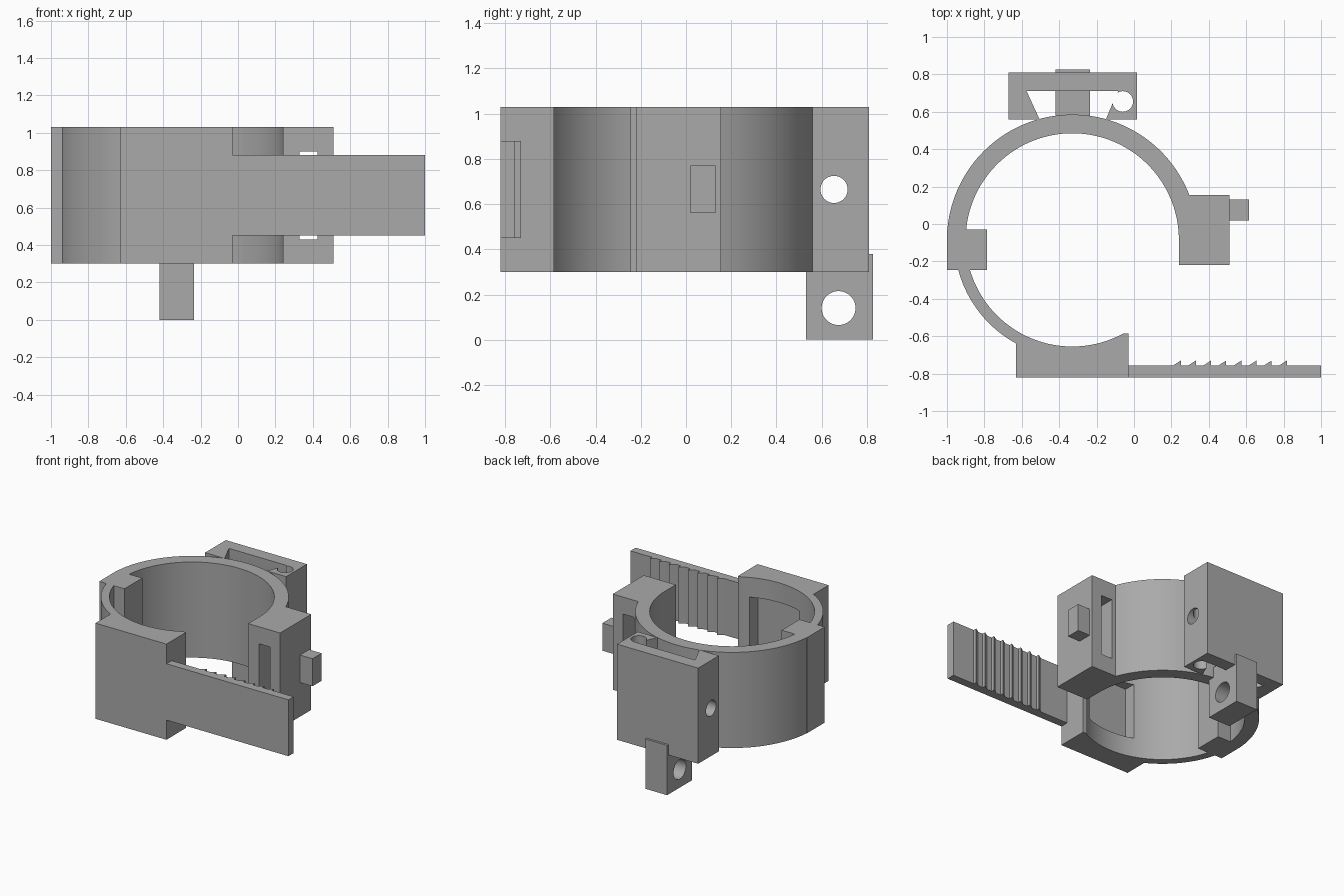
import bpy, bmesh, math

cube = bpy.data.objects.get("Cube")
if cube:
    bpy.data.objects.remove(cube, do_unlink=True)

grey = bpy.data.materials.new("plain grey")
grey.use_nodes = True
colour = (0.4, 0.4, 0.4, 1)
grey.diffuse_color = colour
grey.node_tree.nodes["Principled BSDF"].inputs["Base Color"].default_value = colour

CX, CY = -0.33, -0.085          # ring centre
INNER, OUTER, THIN = 0.57, 0.67, 0.63
LOW, HIGH = 0.30, 1.03          # height range of the clamp
S_LOW, S_HIGH = 0.45, 0.88      # height range of the strap


def arc(cx, cy, r, start, end, steps):
    angles = [math.radians(start + (end - start) * i / steps) for i in range(steps + 1)]
    return [(cx + r * math.cos(a), cy + r * math.sin(a)) for a in angles]


def prism(name, points, z0, z1):
    """Extrude a plan outline from z0 to z1."""
    bm = bmesh.new()
    face = bm.faces.new([bm.verts.new((x, y, z0)) for x, y in points])
    top = bmesh.ops.extrude_face_region(bm, geom=[face])["geom"]
    verts = [v for v in top if isinstance(v, bmesh.types.BMVert)]
    bmesh.ops.translate(bm, verts=verts, vec=(0, 0, z1 - z0))
    bmesh.ops.recalc_face_normals(bm, faces=bm.faces)
    mesh = bpy.data.meshes.new(name)
    bm.to_mesh(mesh)
    bm.free()
    mesh.materials.append(grey)
    obj = bpy.data.objects.new(name, mesh)
    bpy.context.collection.objects.link(obj)
    return obj


def box(name, x0, x1, y0, y1, z0, z1):
    return prism(name, [(x0, y0), (x1, y0), (x1, y1), (x0, y1)], z0, z1)


def rod_x(name, y, z, r, x0, x1):
    """Round cutter lying along x."""
    obj = prism(name, arc(0, 0, r, 0, 352.5, 47), x0, x1)
    for v in obj.data.vertices:
        a, b, c = v.co
        v.co = (c, y + a, z + b)
    return obj


def cut(obj, cutter):
    """Subtract the cutter, then discard it."""
    cutter.hide_render = True
    mod = obj.modifiers.new("cut", 'BOOLEAN')
    mod.operation = 'DIFFERENCE'
    mod.solver = 'EXACT'
    mod.object = cutter
    bpy.context.view_layer.update()
    graph = bpy.context.evaluated_depsgraph_get()
    mesh = bpy.data.meshes.new_from_object(obj.evaluated_get(graph))
    obj.modifiers.clear()
    obj.data = mesh
    bpy.data.objects.remove(cutter, do_unlink=True)


# Upper half ring with the clasp block, slotted for the strap
upper = prism("upper_ring_and_clasp",
              arc(CX, CY, OUTER, 178, 21, 72)
              + [(0.51, 0.155), (0.51, -0.22), (0.24, -0.22)]
              + arc(CX, CY, INNER, 0, 178, 80), LOW, HIGH)
cut(upper, box("slot_cutter", 0.33, 0.425, -0.4, 0.4, 0.43, 0.90))

# Knob on the outer face of the clasp
knob = box("clasp_knob", 0.51, 0.615, 0.02, 0.13, 0.56, 0.77)

# Hinge block joining both ring halves
hinge = box("hinge_block", -1.0, -0.787, -0.245, -0.03, LOW, HIGH)

# Thin lower ring with the strap base and its inner pocket
lower = prism("lower_ring_and_base",
              arc(CX, CY, THIN, 192, 241.6, 24)
              + [(-0.63, -0.82), (-0.03, -0.82), (-0.03, -0.585)]
              + arc(CX, CY, INNER, 298.7, 192, 48), LOW, HIGH)
cut(lower, box("pocket_cutter", -0.52, -0.11, -0.71, -0.3, S_LOW, S_HIGH))

# Strap with ratchet teeth
teeth = []
for i in reversed(range(8)):
    x = 0.25 + 0.081 * i
    teeth += [(x, -0.757), (x, -0.73), (x - 0.042, -0.757)]
strap = prism("toothed_strap",
              [(-0.03, -0.82), (1.0, -0.82), (1.0, -0.757)] + teeth + [(-0.03, -0.757)],
              S_LOW, S_HIGH)

# Rear mount with a round channel and a cross hole
mount = prism("rear_mount",
              [(-0.67, 0.56), (-0.505, 0.56), (-0.575, 0.712), (-0.085, 0.712)]
              + arc(-0.06, 0.655, 0.055, 120, -170, 36)
              + [(-0.15, 0.56), (0.015, 0.56), (0.015, 0.81), (-0.67, 0.81)], LOW, HIGH)
cut(mount, rod_x("cross_hole_cutter", 0.655, 0.665, 0.06, -1, 0.4))

# Drilled lug hanging under the mount
lug = box("hanging_lug", -0.42, -0.235, 0.53, 0.827, 0, 0.38)
cut(lug, rod_x("lug_hole_cutter", 0.675, 0.14, 0.075, -1, 0.4))

# Smooth the curved walls and keep the edges sharp
bpy.ops.object.select_all(action='DESELECT')
for part in (upper, knob, hinge, lower, strap, mount, lug):
    part.select_set(True)
bpy.context.view_layer.objects.active = upper
bpy.ops.object.shade_smooth_by_angle(angle=math.radians(25))
